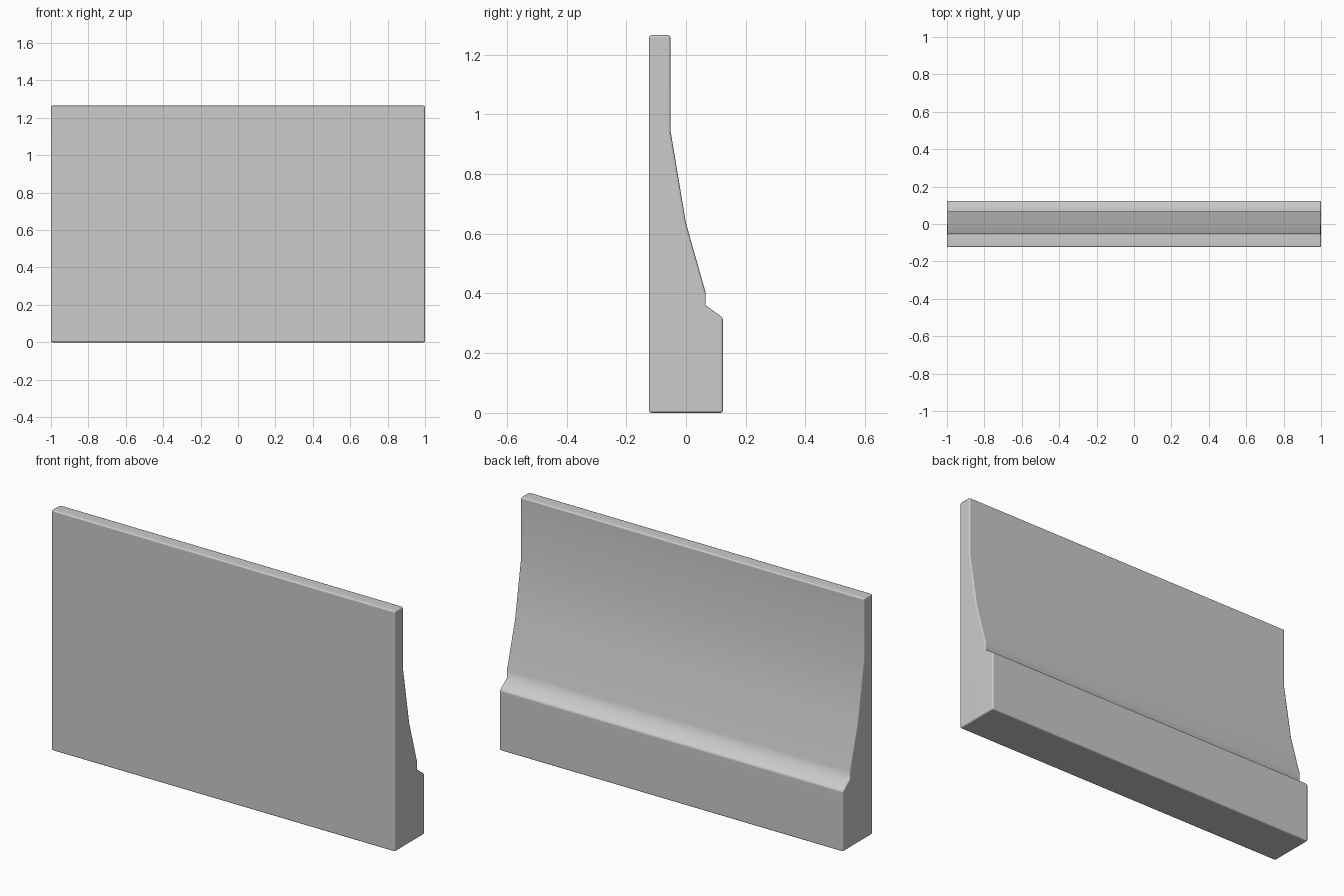
import bpy, bmesh

if "Cube" in bpy.data.objects:
    bpy.data.objects.remove(bpy.data.objects["Cube"])

# Wall panel cross-section (y, z): flat front, thick plinth and sloped back
profile = [(-0.124, 0), (0.124, 0), (0.124, 0.318), (0.066, 0.36), (0.066, 0.402),
           (0.0, 0.635), (-0.052, 0.946), (-0.052, 1.265), (-0.124, 1.265)]

bm = bmesh.new()
face = bm.faces.new([bm.verts.new((-1, y, z)) for y, z in profile])
extruded = bmesh.ops.extrude_face_region(bm, geom=[face])
bmesh.ops.translate(bm, vec=(2, 0, 0),
                    verts=[v for v in extruded["geom"] if isinstance(v, bmesh.types.BMVert)])
bmesh.ops.recalc_face_normals(bm, faces=bm.faces)

# Small rounded edges on the sharp convex corners
sharp = [e for e in bm.edges if e.calc_face_angle() > 0.7 and e.is_convex]
bmesh.ops.bevel(bm, geom=sharp, offset=0.008, offset_type='OFFSET', segments=2,
                profile=0.5, affect='EDGES', clamp_overlap=True)
bmesh.ops.recalc_face_normals(bm, faces=bm.faces)

mesh = bpy.data.meshes.new("wall_panel")
bm.to_mesh(mesh)
bm.free()
panel = bpy.data.objects.new("wall_panel", mesh)
bpy.context.collection.objects.link(panel)

# Smooth shading, with face-weighted normals to keep the large faces flat
mesh.shade_smooth()
weighted = panel.modifiers.new("weighted_normals", 'WEIGHTED_NORMAL')
weighted.keep_sharp = True
